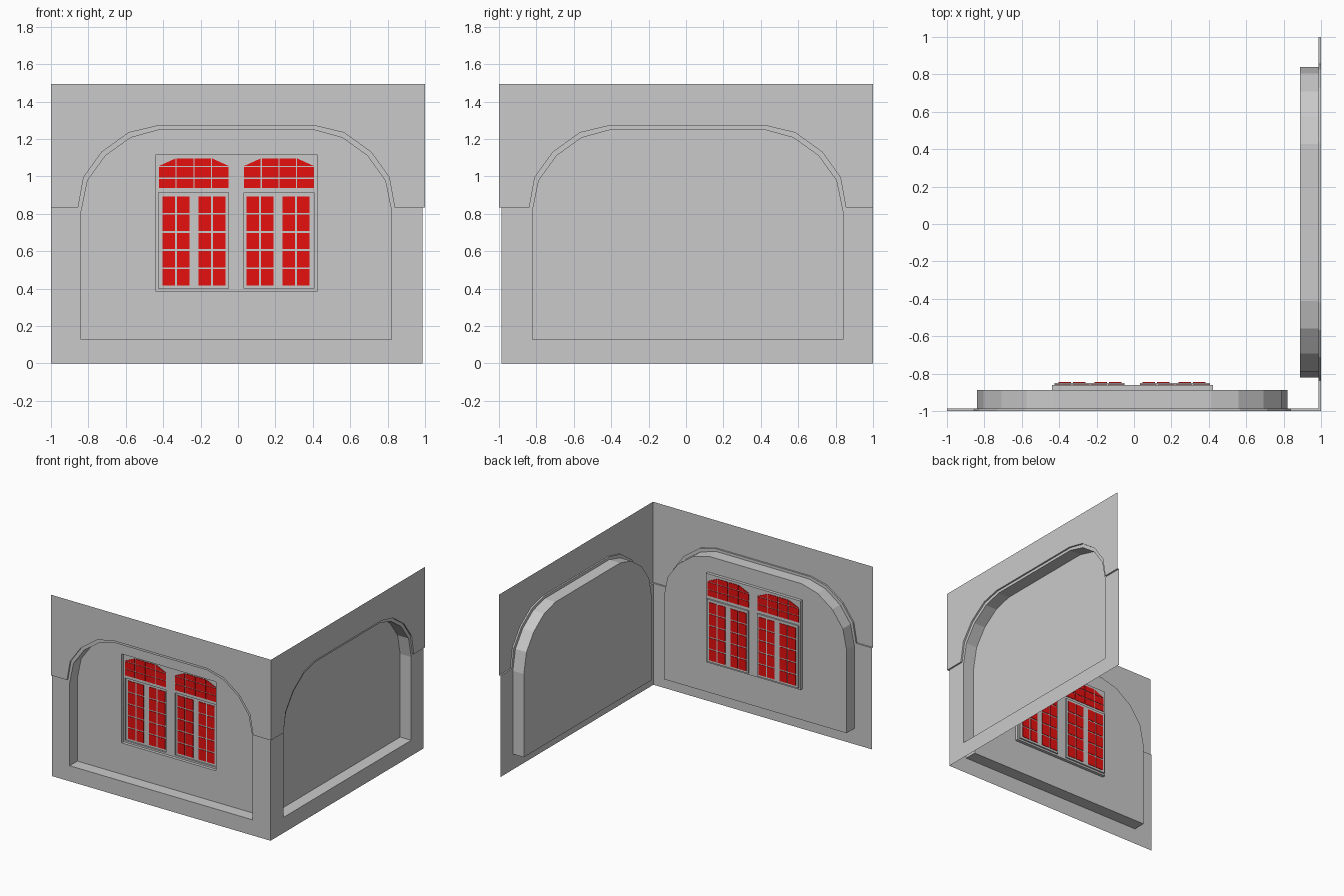
import bpy
import bmesh
from mathutils import Matrix

cube = bpy.data.objects.get("Cube")
if cube:
    bpy.data.objects.remove(cube, do_unlink=True)


def material(name, color):
    m = bpy.data.materials.new(name)
    m.use_nodes = True
    m.diffuse_color = color
    m.node_tree.nodes["Principled BSDF"].inputs["Base Color"].default_value = color
    return m


GREY = material("plaster grey", (0.59, 0.59, 0.59, 1))
RED = material("pane red", (0.8, 0.005, 0.005, 1))

# Depths of the stepped layers
FACE, LEDGE, NICHE, FRAME, SASH = -1.0, -0.987, -0.887, -0.862, -0.85
MID, SPRING, TOP = -0.0085, 0.833, 1.495


def ring(bm, pts, y, closed=True):
    vs = [bm.verts.new((x, y, z)) for x, z in pts]
    n = len(vs)
    return [bm.edges.new((vs[i], vs[(i + 1) % n])) for i in range(n if closed else n - 1)]


def sheet(bm, y, *loops):
    """Flat face with optional holes, facing the front."""
    edges = [e for pts in loops for e in ring(bm, pts, y)]
    bmesh.ops.triangle_fill(bm, edges=edges, use_beauty=True, normal=(0, -1, 0))


def strip(bm, a, ya, b, yb, closed=True):
    """Side faces joining two matching outlines."""
    va = [bm.verts.new((x, ya, z)) for x, z in a]
    vb = [bm.verts.new((x, yb, z)) for x, z in b]
    n = len(a)
    for i in range(n if closed else n - 1):
        j = (i + 1) % n
        bm.faces.new((va[i], va[j], vb[j], vb[i]))


def plate(bm, pts, y, thick):
    """Thin solid plate centred on depth y."""
    front, back = y - thick / 2, y + thick / 2
    sheet(bm, front, pts)
    sheet(bm, back, pts)
    strip(bm, pts, front, pts, back)


def rect(x0, z0, x1, z1):
    return [(x0, z0), (x0, z1), (x1, z1), (x1, z0)]


def arch(half):
    """Mirror a half profile into a full left-to-right arch."""
    return [(MID - x, z) for x, z in half] + [(MID + x, z) for x, z in reversed(half)]


def finish(bm, name, mat, face_front=False):
    bmesh.ops.remove_doubles(bm, verts=bm.verts, dist=0.0005)
    bmesh.ops.recalc_face_normals(bm, faces=bm.faces)
    if face_front and max(bm.faces, key=lambda f: abs(f.normal.y) * f.calc_area()).normal.y > 0:
        bmesh.ops.reverse_faces(bm, faces=bm.faces)
    bmesh.ops.dissolve_limit(bm, angle_limit=0.001, verts=bm.verts, edges=bm.edges)
    me = bpy.data.meshes.new(name)
    bm.to_mesh(me)
    bm.free()
    me.materials.append(mat)
    ob = bpy.data.objects.new(name, me)
    bpy.context.collection.objects.link(ob)
    return ob


outer = arch([(0.846, SPRING), (0.817, 0.995), (0.72, 1.13), (0.575, 1.234), (0.428, 1.269)])
inner = arch([(0.83, 0.128), (0.83, 0.812), (0.796, 0.978), (0.70, 1.111),
              (0.566, 1.207), (0.42, 1.247)])
opening = rect(-0.438, 0.385, 0.422, 1.116)
sashes = [rect(x, 0.40, x + 0.374, 0.913) for x in (-0.424, 0.032)]


def wall(name, has_window):
    bm = bmesh.new()
    upper_edge = [(-1, SPRING)] + outer + [(1, SPRING)]
    lower_edge = [(-1, SPRING)] + outer + [(-LEDGE, SPRING)]
    sheet(bm, FACE, upper_edge + [(1, TOP), (-1, TOP)])
    strip(bm, upper_edge, FACE, lower_edge, LEDGE, closed=False)
    sheet(bm, LEDGE, lower_edge + [(-LEDGE, 0), (-1, 0)], inner)
    strip(bm, inner, LEDGE, inner, NICHE)
    sheet(bm, NICHE, inner, *([opening] if has_window else []))
    return finish(bm, name, GREY, True)


front_wall = wall("front_wall", True)

# Side wall mirrors the front wall across the corner diagonal
side_wall = wall("side_wall", False)
side_wall.data.transform(Matrix(((0, -1, 0, 0), (-1, 0, 0, 0), (0, 0, 1, 0), (0, 0, 0, 1))))
side_wall.data.flip_normals()

# Recessed window frame with two sash trays
bm = bmesh.new()
strip(bm, opening, NICHE, opening, FRAME)
sheet(bm, FRAME, opening, *sashes)
for s in sashes:
    strip(bm, s, FRAME, s, SASH)
    sheet(bm, SASH, s)
finish(bm, "window_frame", GREY, True)

# Sash panes: two casements per sash, each two by five
bm = bmesh.new()
for sx in (-0.403, 0.046):
    for cx in (0, 0.077, 0.192, 0.27):
        for row in range(5):
            x, z = sx + cx, 0.417 + row * 0.097
            plate(bm, rect(x, z, x + 0.067, z + 0.087), SASH, 0.008)
finish(bm, "sash_panes", RED)

# Arched fanlight panes: four columns by three rows
GAP = 0.003
bm = bmesh.new()
for sx in (-0.425, 0.03):
    for col in range(4):
        x0, x1 = sx + col * 0.0945 + GAP, sx + (col + 1) * 0.0945 - GAP
        ha, hb = [1.056 + 0.04 * min(1, t) for t in ((col, 1), (1, 1), (1, 1), (1, 0))[col]]
        for z0, z1 in ((0.937, 0.987), (0.993, 1.049), (1.055, 1.096)):
            plate(bm, [(x0, z0), (x0, min(z1, ha)), (x1, min(z1, hb)), (x1, z0)], FRAME, 0.008)
finish(bm, "fanlight_panes", RED)
